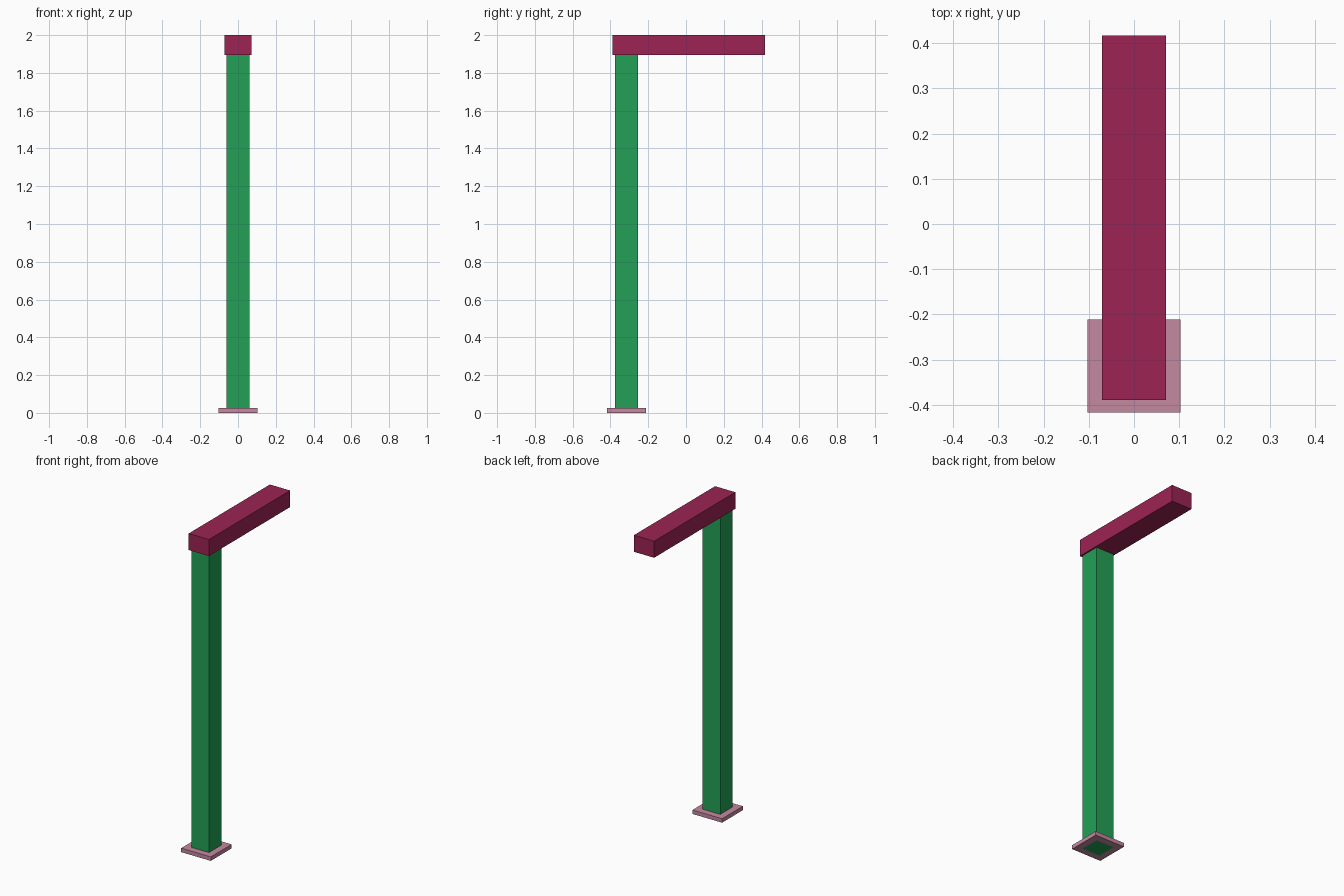
import bpy
import bmesh

if "Cube" in bpy.data.objects:
    bpy.data.objects.remove(bpy.data.objects["Cube"])


def paint(obj, name, rgb):
    mat = bpy.data.materials.new(name)
    mat.diffuse_color = (*rgb, 1.0)
    mat.use_nodes = True
    mat.node_tree.nodes["Principled BSDF"].inputs["Base Color"].default_value = mat.diffuse_color
    obj.data.materials.append(mat)


def new_object(name, bm):
    bmesh.ops.recalc_face_normals(bm, faces=bm.faces)
    mesh = bpy.data.meshes.new(name)
    bm.to_mesh(mesh)
    bm.free()
    obj = bpy.data.objects.new(name, mesh)
    bpy.context.collection.objects.link(obj)
    return obj


def box(name, lo, hi):
    bm = bmesh.new()
    bmesh.ops.create_cube(bm, size=1.0)
    for v in bm.verts:
        v.co = [(a + b) / 2 + c * (b - a) for a, b, c in zip(lo, hi, v.co)]
    return new_object(name, bm)


def square_collar(name, cy, outer, inner, z0, z1):
    """Square plate with a square hole, half-widths outer and inner."""
    bm = bmesh.new()
    corners = [(-1, -1), (1, -1), (1, 1), (-1, 1)]
    section = [(outer, z0), (outer, z1), (inner, z1), (inner, z0)]
    rings = [[bm.verts.new((sx * r, cy + sy * r, z)) for sx, sy in corners]
             for r, z in section]
    for i in range(4):
        a, b = rings[i], rings[(i + 1) % 4]
        for j in range(4):
            k = (j + 1) % 4
            bm.faces.new((a[j], a[k], b[k], b[j]))
    return new_object(name, bm)


POST_Y = -0.314
POST_HALF = 0.061
ARM_BOTTOM = 1.896

# Base plate, fitted around the foot of the post
base = square_collar("base_plate", POST_Y, 0.103, POST_HALF, 0.0, 0.025)
paint(base, "dusty_pink", (0.55, 0.246, 0.352))

# Upright post
post = box("post", (-POST_HALF, POST_Y - POST_HALF, 0.0),
           (POST_HALF, POST_Y + POST_HALF, ARM_BOTTOM))
paint(post, "green", (0.017, 0.352, 0.093))

# Overhanging arm
arm = box("top_arm", (-0.0705, -0.389, ARM_BOTTOM), (0.0705, 0.417, 2.0))
paint(arm, "crimson", (0.333, 0.017, 0.087))
